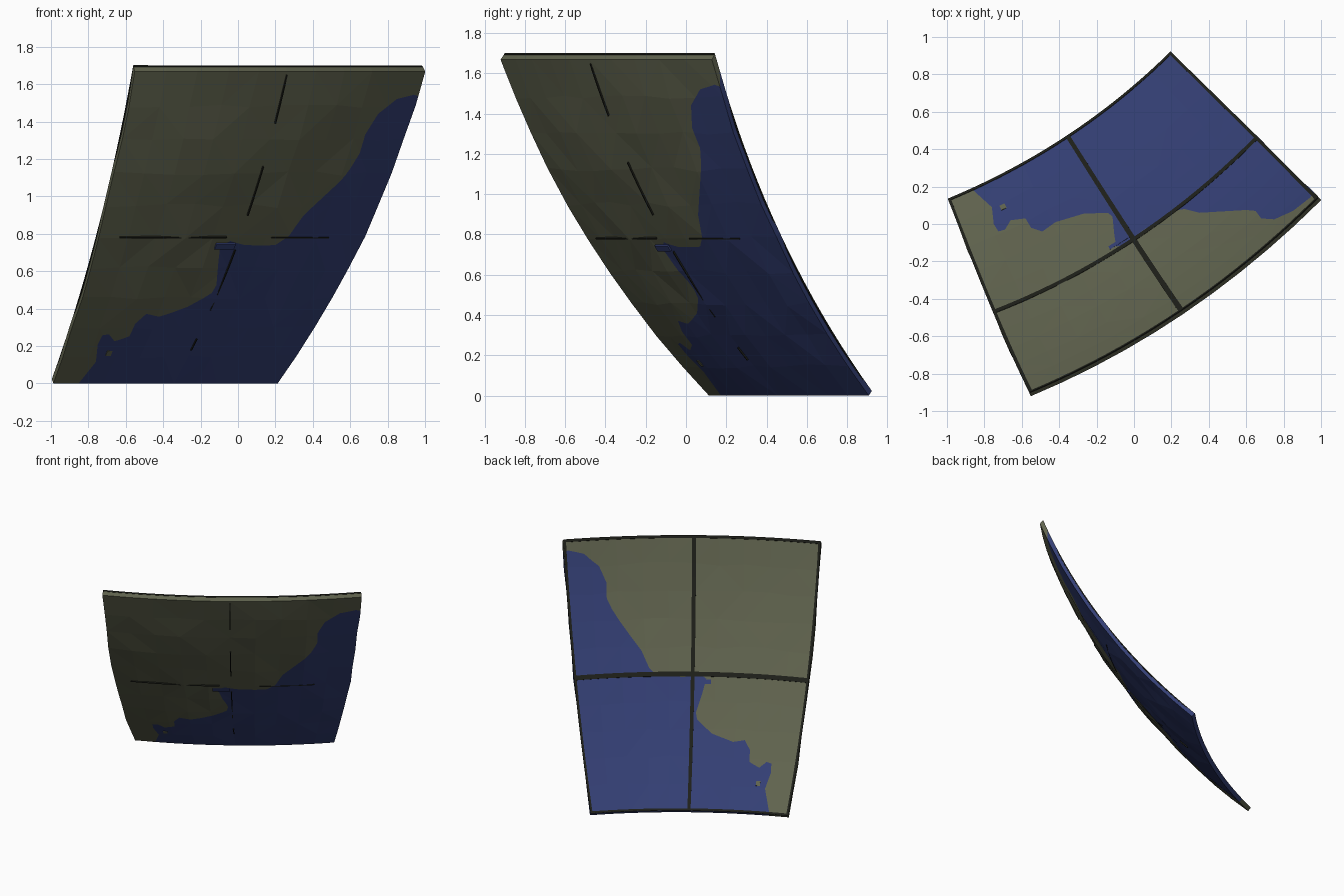
import bpy, bmesh, random
from mathutils import Vector

random.seed(4)
cube = bpy.data.objects.get("Cube")
if cube:
    bpy.data.objects.remove(cube)


def material(name, rgb):
    m = bpy.data.materials.new(name)
    m.use_nodes = True
    m.diffuse_color = (*rgb, 1)
    m.node_tree.nodes["Principled BSDF"].inputs["Base Color"].default_value = (*rgb, 1)
    return m


OLIVE = material("olive", (0.118, 0.126, 0.077))
BLUE = material("navy blue", (0.034, 0.05, 0.176))
DARK = material("dark frame", (0.013, 0.014, 0.01))

# Control points of the curved sheet: bottom, middle and top rows, left to right
ROWS = [[Vector(p) for p in row] for row in (
    ((-0.985, 0.115, 0), (-0.345, 0.455, 0), (0.21, 0.905, 0)),
    ((-0.745, -0.49, 0.78), (0.01, -0.1, 0.78), (0.675, 0.45, 0.78)),
    ((-0.55, -0.92, 1.668), (0.265, -0.48, 1.668), (0.998, 0.125, 1.668)))]
THICK = 0.03


def blend(a, b, c, t):
    return a * (2 * (t - 0.5) * (t - 1)) + b * (4 * t * (1 - t)) + c * (2 * t * (t - 0.5))


def sheet(u, v):
    return blend(*(blend(*row, u) for row in ROWS), v)


def point(u, v, depth):
    """Point moved depth towards the back, where the sheet is a little taller."""
    e = 0.01
    v *= 1 + 0.3 * depth
    du = sheet(u + e, v) - sheet(u - e, v)
    dv = sheet(u, v + e) - sheet(u, v - e)
    return sheet(u, v) + dv.cross(du).normalized() * depth


def slab(u0, u1, v0, v1, d0, d1, nu, nv, rough=0.0):
    """Closed curved slab over a rectangle of the sheet."""
    bm = bmesh.new()
    grid = {}
    for i in range(nu + 1):
        for j in range(nv + 1):
            inner = 0 < i < nu and 0 < j < nv
            su, sv = (random.uniform(-rough, rough) for _ in range(2))
            if j in (0, nv):
                sv = 0
            for k, d in enumerate((d0, d1)):
                bump = random.uniform(-rough, rough) * (1 - 0.7 * k) if inner else 0
                u = u0 + (u1 - u0) * i / nu + su * 0.5
                v = v0 + (v1 - v0) * j / nv + sv
                grid[i, j, k] = bm.verts.new(point(u, v, d + bump))

    def quad(*keys):
        bm.faces.new([grid[key] for key in keys])

    for i in range(nu):
        for j in range(nv):
            for k in (0, 1):
                quad((i, j, k), (i + 1, j, k), (i + 1, j + 1, k), (i, j + 1, k))
    for i in range(nu):
        for j in (0, nv):
            quad((i, j, 0), (i + 1, j, 0), (i + 1, j, 1), (i, j, 1))
    for j in range(nv):
        for i in (0, nu):
            quad((i, j, 0), (i, j + 1, 0), (i, j + 1, 1), (i, j, 1))
    bmesh.ops.recalc_face_normals(bm, faces=bm.faces)
    return bm


def finish(bm, name, *mats):
    me = bpy.data.meshes.new(name)
    bm.to_mesh(me)
    bm.free()
    for m in mats:
        me.materials.append(m)
    ob = bpy.data.objects.new(name, me)
    bpy.context.collection.objects.link(ob)


# Ragged plan line between the olive front part and the blue rear part
LINE = [(-1.1, 0.25), (-0.87, 0.19), (-0.76, 0.09), (-0.75, 0), (-0.725, -0.04),
        (-0.69, -0.03), (-0.66, 0.02), (-0.58, 0.03), (-0.55, -0.02), (-0.49, -0.04),
        (-0.42, 0.01), (-0.27, 0.055), (-0.14, 0.06), (-0.115, 0.04),
        (-0.105, -0.06), (-0.095, -0.12), (-0.04, -0.11), (0.04, -0.04), (0.1, 0),
        (0.2, 0.07), (0.27, 0.08), (0.35, 0.06), (0.6, 0.075), (0.65, 0.07),
        (0.68, 0.03), (0.75, 0.025), (0.85, 0.07), (0.94, 0.14), (0.97, 0.175), (1.1, 0.3)]


def cut(bm, faces, co, no):
    geom = set(faces)
    for f in faces:
        geom.update(f.edges)
        geom.update(f.verts)
    bmesh.ops.bisect_plane(bm, geom=list(geom), dist=1e-5, plane_co=co, plane_no=no)


# Main panel, cut along the colour line
panel = slab(0, 1, 0, 1, 0, THICK, 10, 10, rough=0.006)
bmesh.ops.triangulate(panel, faces=panel.faces)
for x, y in LINE:
    cut(panel, panel.faces[:], (x, y, 0), (1, 0, 0))
for (xa, ya), (xb, yb) in zip(LINE, LINE[1:]):
    def strip():
        return [f for f in panel.faces if xa < f.calc_center_median().x < xb]
    cut(panel, strip(), (xa, ya, 0), (ya - yb, xb - xa, 0))
    for f in strip():
        c = f.calc_center_median()
        f.material_index = int(c.y > ya + (yb - ya) * (c.x - xa) / (xb - xa))
finish(panel, "panel", OLIVE, BLUE)

# Dark frame strips on the back: thin borders and a wider cross
LOW, HIGH = THICK - 0.005, THICK + 0.003
for name, a, b in (("left_border", -0.001, 0.009), ("upright_bar", 0.492, 0.508),
                   ("right_border", 0.991, 1.001)):
    finish(slab(a, b, 0, 1, LOW, HIGH, 1, 20), name, DARK)
for name, a, b in (("bottom_border", 0, 0.008), ("cross_bar", 0.491, 0.508),
                   ("top_border", 0.991, 1.001)):
    finish(slab(0, 1, a, b, LOW, HIGH, 20, 1), name, DARK)

# Thin broken seams on the front
for a, b in ((0.12, 0.16), (0.26, 0.46), (0.57, 0.72), (0.85, 0.99)):
    finish(slab(0.498, 0.502, a, b, -0.004, 0.004, 1, 4), "front_upright_seam", DARK)
for a, b in ((0.07, 0.45), (0.62, 0.85)):
    finish(slab(a, b, 0.499, 0.502, -0.004, 0.004, 6, 1), "front_cross_seam", DARK)

# Olive spot and blue finger beside the colour line, on both sides
u, v = min(((i / 100, j / 100) for i in range(100) for j in range(100)),
           key=lambda q: (point(*q, THICK).xy - Vector((-0.705, 0.085))).length)
for side, low, high in (("back", THICK - 0.005, THICK + 0.003), ("front", -0.005, 0.003)):
    finish(slab(u - 0.01, u + 0.01, v - 0.009, v + 0.009, low, high, 2, 2),
           side + "_spot", OLIVE)
    finish(slab(0.42, 0.492, 0.464, 0.48, low, high, 3, 1), side + "_finger", BLUE)
